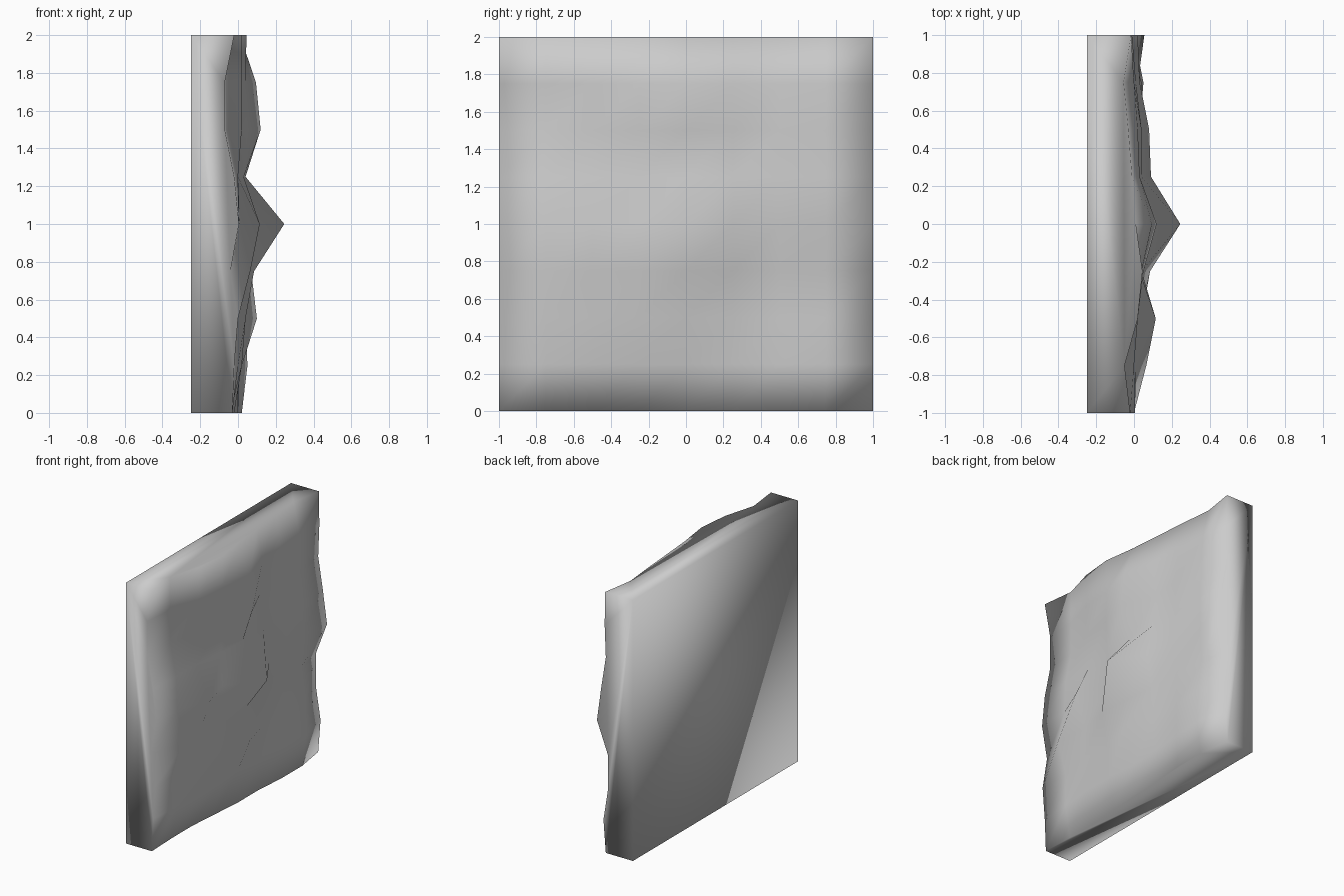
import bpy, bmesh

if "Cube" in bpy.data.objects:
    bpy.data.objects.remove(bpy.data.objects["Cube"])

# relief of the rough face in hundredths: rows go up in z, columns along y
RELIEF = [
    [-3, -4, -4, -2, 0, 0, 2, 2, -2],
    [-2, 0, 2, 2, 0, 1, 3, 5, 0],
    [0, 0, 4, 4, 10, 3, 3, 4, -4],
    [-4, 6.5, 3, 8.5, 7, 4, 3, 1, -4],
    [0.5, 1, 11.5, 4, 24.5, 9, 8, 2, 5.5],
    [-2, 0, 0, 3, 4, 4, 4, 3, 2],
    [-7, -5, 2, 5, 12, 1, 4, 1, -2],
    [-7, -5, 2, 4, 9.5, 3, 2, 0, -1],
    [-2, -5, 2, 4.5, 1, -1, -3, -5.5, -1.5],
]
BACK = -0.25
N = len(RELIEF)
STEP = 2 / (N - 1)

bm = bmesh.new()

# rough face
grid = [[bm.verts.new((h / 100, -1 + j * STEP, i * STEP)) for j, h in enumerate(row)]
        for i, row in enumerate(RELIEF)]
for i in range(N - 1):
    for j in range(N - 1):
        bm.faces.new((grid[i][j], grid[i][j + 1], grid[i + 1][j + 1], grid[i + 1][j]))

# flat back and four sides
a, b, c, d = [bm.verts.new((BACK, y, z)) for y, z in ((-1, 0), (1, 0), (1, 2), (-1, 2))]
bm.faces.new((a, d, c, b))
for start, end, edge in ((a, b, grid[0]), (b, c, [r[-1] for r in grid]),
                         (c, d, grid[-1][::-1]), (d, a, [r[0] for r in grid][::-1])):
    bm.faces.new([start, end] + edge[::-1])

bmesh.ops.recalc_face_normals(bm, faces=bm.faces)
for f in bm.faces:
    f.smooth = True

mesh = bpy.data.meshes.new("rock_wall_panel")
bm.to_mesh(mesh)
bm.free()
panel = bpy.data.objects.new("rock_wall_panel", mesh)
bpy.context.collection.objects.link(panel)
